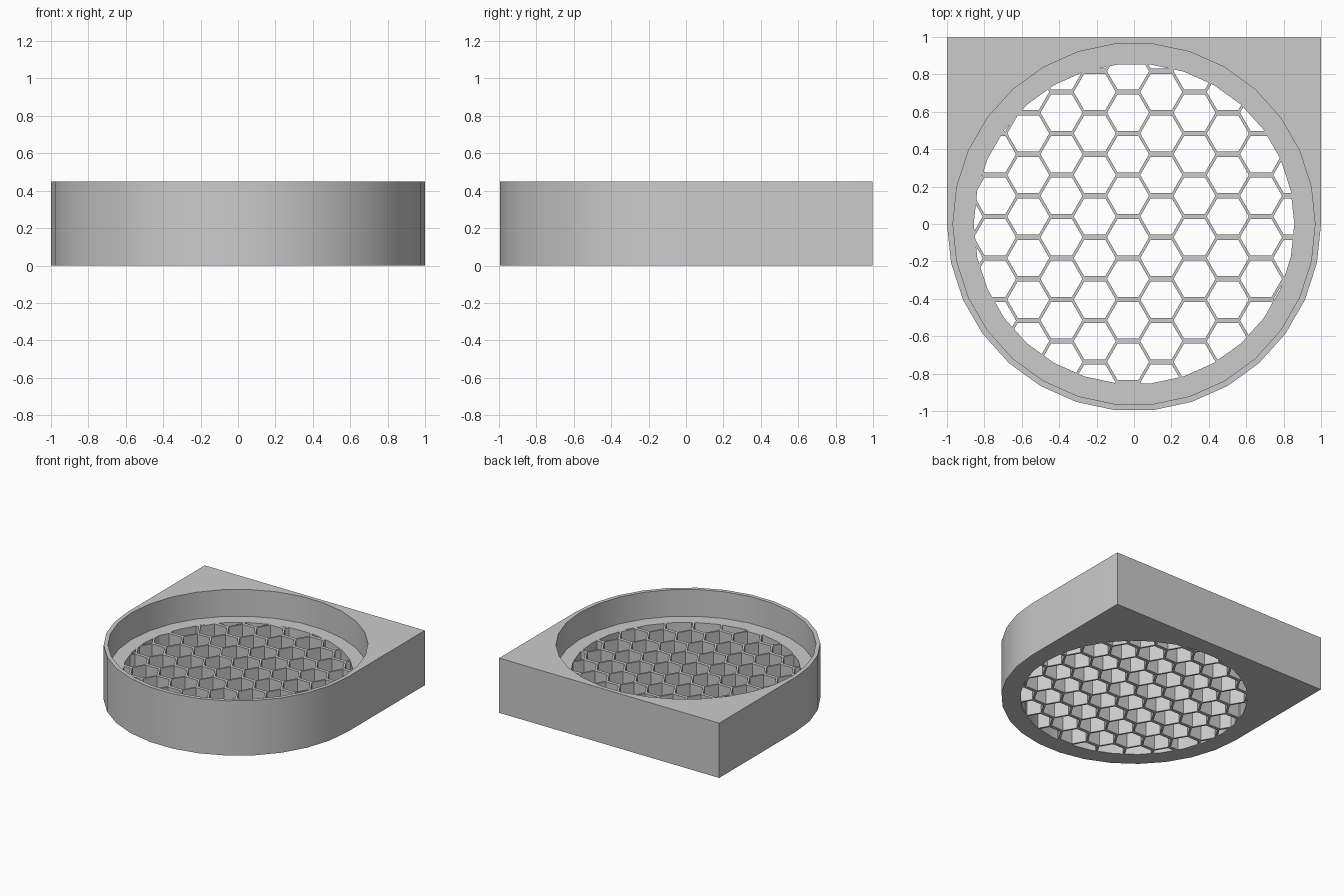
import bpy, bmesh
from math import cos, sin, pi, radians

SEGMENTS = 30
HEIGHT, LEDGE = 0.45, 0.23
BORE_R, HOLE_R = 0.968, 0.857
PITCH_X, PITCH_Y, HEX_R = 0.1778, 0.222, 0.1123

if "Cube" in bpy.data.objects:
    bpy.data.objects.remove(bpy.data.objects["Cube"], do_unlink=True)

grey = bpy.data.materials.new("plain grey")
grey.use_nodes = True
grey.diffuse_color = (0.6, 0.6, 0.6, 1)
grey.node_tree.nodes["Principled BSDF"].inputs["Base Color"].default_value = (0.6, 0.6, 0.6, 1)


def ring(radius, count, x=0, y=0):
    return [(x + radius * cos(2 * pi * k / count), y + radius * sin(2 * pi * k / count))
            for k in range(count)]


def prisms(name, outlines, z0, z1):
    """Extrude one or more flat outlines upward into a single object."""
    bm = bmesh.new()
    for outline in outlines:
        low = [bm.verts.new((x, y, z0)) for x, y in outline]
        high = [bm.verts.new((x, y, z1)) for x, y in outline]
        bm.faces.new(low[::-1])
        bm.faces.new(high)
        for k in range(len(low)):
            n = (k + 1) % len(low)
            bm.faces.new((low[k], low[n], high[n], high[k]))
    mesh = bpy.data.meshes.new(name)
    bm.to_mesh(mesh)
    bm.free()
    obj = bpy.data.objects.new(name, mesh)
    mesh.materials.append(grey)
    bpy.context.collection.objects.link(obj)
    return obj


def select(obj):
    bpy.ops.object.select_all(action="DESELECT")
    obj.select_set(True)
    bpy.context.view_layer.objects.active = obj


def boolean(obj, cutter, operation):
    """Apply a boolean and discard the cutter."""
    mod = obj.modifiers.new("cut", "BOOLEAN")
    mod.object, mod.operation, mod.solver = cutter, operation, "EXACT"
    select(obj)
    bpy.ops.object.modifier_apply(modifier=mod.name)
    bpy.data.objects.remove(cutter, do_unlink=True)


# Housing: half round at the front, square corners at the back
front_arc = [(cos(a), sin(a)) for a in
             (pi + 2 * pi * k / SEGMENTS for k in range(SEGMENTS // 2 + 1))]
housing = prisms("honeycomb_housing", [front_arc + [(1, 0.997), (-1, 0.997)]], 0, HEIGHT)

# Wide recess down to the ledge
boolean(housing, prisms("recess_cutter", [ring(BORE_R, SEGMENTS)], LEDGE, HEIGHT + 0.2),
        "DIFFERENCE")

# Hexagonal openings, trimmed to the round floor
cells = []
for i in range(-6, 7):
    for j in range(-5, 6):
        y = (0.04 if i % 2 else 0.151) + j * PITCH_Y
        cells.append(ring(HEX_R, 6, -0.032 + i * PITCH_X, y))
openings = prisms("opening_cutter", cells, -0.1, LEDGE + 0.1)
boolean(openings, prisms("floor_limit", [ring(HOLE_R, SEGMENTS)], -0.2, LEDGE + 0.2),
        "INTERSECT")
boolean(housing, openings, "DIFFERENCE")

select(housing)
bpy.ops.object.shade_smooth_by_angle(angle=radians(25))
